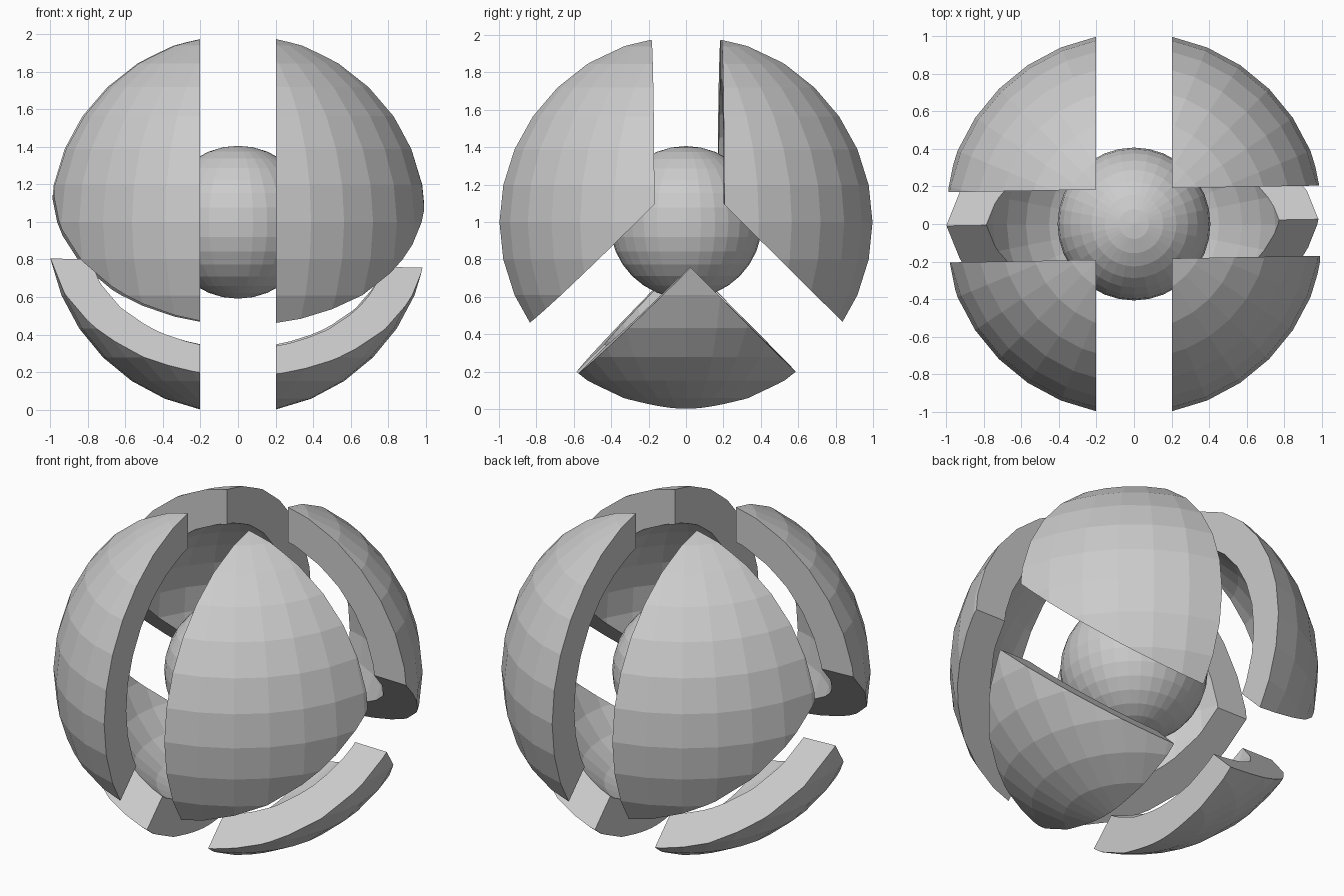
import bpy, bmesh
from mathutils import Vector

if "Cube" in bpy.data.objects:
    bpy.data.objects.remove(bpy.data.objects["Cube"])

C = Vector((0, 0, 0.9985))   # common centre
R = 1.018                    # outer shell radius


def finish(name, bm):
    me = bpy.data.meshes.new(name)
    bm.to_mesh(me)
    bm.free()
    ob = bpy.data.objects.new(name, me)
    bpy.context.collection.objects.link(ob)
    ob.location = C
    return ob


def uv_sphere(bm, r):
    return bmesh.ops.create_uvsphere(bm, u_segments=32, v_segments=16, radius=r)["verts"]


# inner ball
bm = bmesh.new()
uv_sphere(bm, R * 0.4)
finish("core_ball", bm)

# thick hollow shell
bm = bmesh.new()
uv_sphere(bm, R)
inner = set(uv_sphere(bm, R * 0.8))
bmesh.ops.reverse_faces(bm, faces=[f for f in bm.faces if f.verts[0] in inner])
shell = finish("shell_segments", bm)

# middle slot cutter
bm = bmesh.new()
bmesh.ops.create_cube(bm, size=1)
bmesh.ops.scale(bm, vec=(0.405, 4, 4), verts=bm.verts)
slot = finish("slot_cutter", bm)

# three-armed slot cutter, running along x and slightly tilted
w, k, apex = 0.187, 0.12, -0.218
outline = [(w, 2), (w, k), (w + 2, k - 2), (2, apex - 2), (0.008, apex),
           (-2, apex - 2), (-w - 2, k - 2), (-w, k), (-w, 2)]
bm = bmesh.new()
face = bm.faces.new([bm.verts.new((-1.5, y - 0.018 * 1.5, z + 0.025 * 1.5)) for y, z in outline])
ext = bmesh.ops.extrude_face_region(bm, geom=[face], use_keep_orig=True)
moved = [v for v in ext["geom"] if isinstance(v, bmesh.types.BMVert)]
bmesh.ops.translate(bm, vec=(3, 0.054, -0.075), verts=moved)
bmesh.ops.recalc_face_normals(bm, faces=bm.faces)
three_way = finish("three_way_cutter", bm)

# cut the shell into six segments
bpy.context.view_layer.objects.active = shell
for cutter in (slot, three_way):
    mod = shell.modifiers.new(cutter.name, 'BOOLEAN')
    mod.operation = 'DIFFERENCE'
    mod.solver = 'EXACT'
    mod.object = cutter
    cutter.hide_render = True
    bpy.ops.object.modifier_apply(modifier=mod.name)
    bpy.data.objects.remove(cutter)
